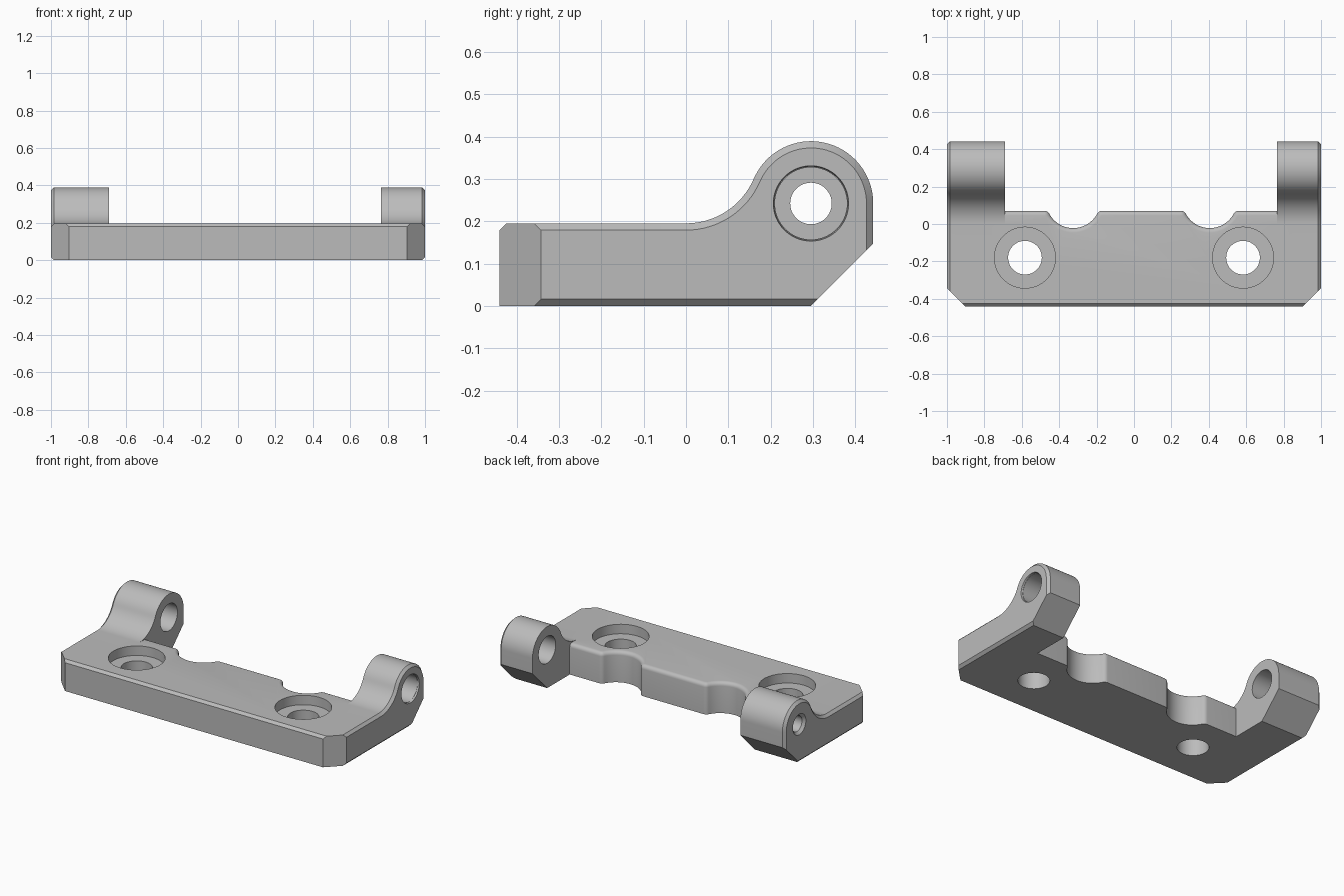
import bpy, bmesh
from math import pi, sin, cos, atan2, sqrt, hypot
from mathutils import Matrix, Vector

default = bpy.data.objects.get("Cube")
if default:
    bpy.data.objects.remove(default, do_unlink=True)

grey = bpy.data.materials.new("plain grey")
grey.use_nodes = True
colour = (0.5, 0.5, 0.5, 1)
grey.diffuse_color = colour
grey.node_tree.nodes["Principled BSDF"].inputs["Base Color"].default_value = colour

TOP, FRONT, BACK_EDGE, CHAMFER = 0.195, -0.44, 0.07, 0.016
LUG_Y, LUG_Z, LUG_R, BLEND_R = 0.295, 0.242, 0.147, 0.174


def arc(cx, cy, r, a0, a1, n):
    return [(cx + r * cos(a0 + (a1 - a0) * i / n),
             cy + r * sin(a0 + (a1 - a0) * i / n)) for i in range(n + 1)]


def make(name, bm):
    bmesh.ops.recalc_face_normals(bm, faces=bm.faces)
    mesh = bpy.data.meshes.new(name)
    bm.to_mesh(mesh)
    bm.free()
    mesh.materials.append(grey)
    obj = bpy.data.objects.new(name, mesh)
    bpy.context.collection.objects.link(obj)
    return obj


def loft(name, rings):
    bm = bmesh.new()
    loops = [[bm.verts.new(p) for p in ring] for ring in rings]
    for a, b in zip(loops, loops[1:]):
        for i in range(len(a)):
            j = (i + 1) % len(a)
            bm.faces.new((a[i], a[j], b[j], b[i]))
    bm.faces.new(loops[0])
    bm.faces.new(loops[-1])
    return make(name, bm)


def combine(target, tool, operation):
    mod = target.modifiers.new(operation.lower(), 'BOOLEAN')
    mod.operation, mod.solver, mod.object = operation, 'EXACT', tool
    bpy.context.view_layer.objects.active = target
    bpy.ops.object.modifier_apply(modifier=mod.name)
    bpy.data.objects.remove(tool, do_unlink=True)


def drill(target, start, end, r0, r1=None):
    # Straight or tapered round cutter between two points
    start, end = Vector(start), Vector(end)
    axis = end - start
    turn = Vector((0, 0, 1)).rotation_difference(axis).to_matrix().to_4x4()
    bm = bmesh.new()
    bmesh.ops.create_cone(bm, cap_ends=True, segments=64, radius1=r0,
                          radius2=r0 if r1 is None else r1, depth=axis.length,
                          matrix=Matrix.Translation((start + end) / 2) @ turn)
    combine(target, make("drill", bm), 'DIFFERENCE')


def side_profile(o):
    # Side outline (y, z), inset by o along top, back and bottom
    meet = atan2(LUG_Z - TOP - BLEND_R, LUG_Y)
    pts = [(FRONT, o), (FRONT, TOP - CHAMFER - o), (FRONT + CHAMFER, TOP - o)]
    pts += arc(0, TOP + BLEND_R, BLEND_R + o, -pi / 2, meet, 16)
    pts += arc(LUG_Y, LUG_Z, LUG_R - o, pi + meet, 0, 32)[1:]
    pts += [(LUG_Y + LUG_R - o, LUG_R - o), (LUG_Y + o, o)]
    return pts


def side_block(name, inner, outer):
    step = CHAMFER if outer > 0 else -CHAMFER
    stations = [(inner, 0), (outer - step, 0), (outer, CHAMFER)]
    return loft(name, [[(x, y, z) for y, z in side_profile(o)] for x, o in stations])


# Centre plate with two rounded notches in its back edge
def notch(cx, r=0.145, corner=0.03, cy=0.123):
    dy = cy - BACK_EDGE + corner
    d = sqrt((r + corner) ** 2 - dy ** 2)
    a = atan2(dy, d)
    right = arc(cx + d, BACK_EDGE - corner, corner, pi / 2, pi - a, 6)
    bowl = arc(cx, cy, r, -a, a - pi, 28)
    left = arc(cx - d, BACK_EDGE - corner, corner, a, pi / 2, 6)
    return right + bowl[1:-1] + left


outline = [(-0.76, FRONT), (0.83, FRONT), (0.83, BACK_EDGE)]
outline += notch(0.405) + notch(-0.325) + [(-0.76, BACK_EDGE)]
body = loft("hinge_bracket", [[(x, y, z) for x, y in outline] for z in (0, TOP)])

bm = bmesh.new()
bm.from_mesh(body.data)


def bevel_top(test, width, segments):
    edges = [e for e in bm.edges
             if all(v.co.z > TOP - 0.001 and test(v.co.y) for v in e.verts)]
    bmesh.ops.bevel(bm, geom=edges, offset=width, segments=segments,
                    profile=0.5, affect='EDGES', clamp_overlap=False)


bevel_top(lambda y: y > -0.1, 0.024, 5)
bevel_top(lambda y: y < FRONT + 0.001, CHAMFER, 1)
bm.to_mesh(body.data)
bm.free()

# Side blocks with hinge lugs
combine(body, side_block("right_lug", -0.69, -1), 'UNION')
combine(body, side_block("left_lug", 0.765, 1), 'UNION')

# Chamfered front corners
for s in (-1, 1):
    bm = bmesh.new()
    out = 0.2 / sqrt(2)
    place = Matrix.Translation((s * (0.951 + out), -0.3915 - out, 0.1))
    bmesh.ops.create_cube(bm, size=0.4, matrix=place @ Matrix.Rotation(pi / 4, 4, 'Z'))
    combine(body, make("corner_cutter", bm), 'DIFFERENCE')

# Counterbored screw holes
for x in (-0.583, 0.583):
    drill(body, (x, -0.18, TOP - 0.06), (x, -0.18, 0.4), 0.163)
    drill(body, (x, -0.18, -0.1), (x, -0.18, 0.3), 0.09)


# Hinge pin holes: open on the left, stepped and countersunk on the right
def pin(x0, x1, r0, r1=None):
    drill(body, (x0, LUG_Y, LUG_Z), (x1, LUG_Y, LUG_Z), r0, r1)


pin(0.7, 1.1, 0.085)
pin(0.99, 1.01, 0.087, 0.091)
pin(-0.88, -0.6, 0.085)
pin(-1.1, -0.8, 0.049)
pin(-1.016, -0.984, 0.081, 0.049)

bpy.ops.object.select_all(action='DESELECT')
body.select_set(True)
bpy.context.view_layer.objects.active = body
bpy.ops.object.shade_smooth_by_angle(angle=pi / 6)
